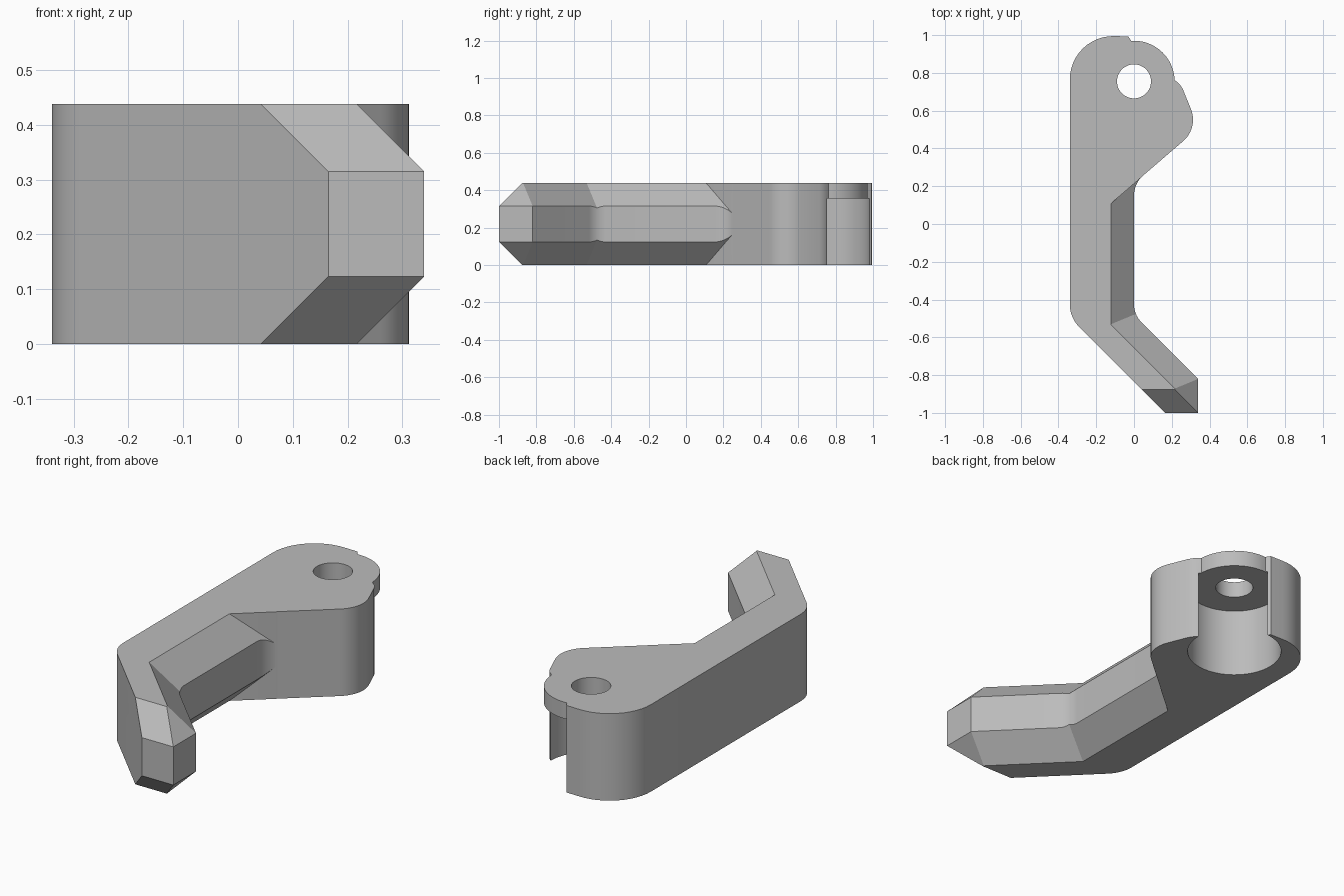
import bpy, bmesh
from math import cos, sin, tan, radians
from mathutils import Vector

old = bpy.data.objects.get("Cube")
if old:
    bpy.data.objects.remove(old)

H, C = 0.438, 0.123            # thickness, chamfer size
PIVOT, DISC_R = (0, 0.755), 0.215

grey = bpy.data.materials.new("plain grey")
grey.use_nodes = True
grey.diffuse_color = (0.5, 0.5, 0.5, 1)
grey.node_tree.nodes["Principled BSDF"].inputs["Base Color"].default_value = (0.5, 0.5, 0.5, 1)


def make_object(name, bm):
    bmesh.ops.recalc_face_normals(bm, faces=bm.faces)
    mesh = bpy.data.meshes.new(name)
    bm.to_mesh(mesh)
    bm.free()
    mesh.materials.append(grey)
    obj = bpy.data.objects.new(name, mesh)
    bpy.context.collection.objects.link(obj)
    return obj


def fillet(prev, corner, nxt, r, steps=12):
    """Points of an arc that rounds one outline corner."""
    p, a, b = (Vector(v[:2]) for v in (corner, prev, nxt))
    u, v = (a - p).normalized(), (b - p).normalized()
    half = u.angle(v) / 2
    centre = p + (u + v).normalized() * (r / sin(half))
    start, end = p + u * (r / tan(half)) - centre, p + v * (r / tan(half)) - centre
    sweep = start.angle(end)
    return [centre + (start * sin((1 - t) * sweep) + end * sin(t * sweep)) / sin(sweep)
            for t in (i / steps for i in range(steps + 1))]


def extrude_outline(name, points, z0, z1):
    bm = bmesh.new()
    face = bm.faces.new([bm.verts.new((p[0], p[1], z0)) for p in points])
    top = bmesh.ops.extrude_face_region(bm, geom=[face])["geom"]
    bmesh.ops.translate(bm, vec=(0, 0, z1 - z0),
                        verts=[g for g in top if isinstance(g, bmesh.types.BMVert)])
    return make_object(name, bm)


def circle(r, n=64, start=0, end=360, closed=True):
    steps = n if closed else n - 1
    angles = [radians(start + (end - start) * i / steps) for i in range(n)]
    return [(PIVOT[0] + r * cos(a), PIVOT[1] + r * sin(a)) for a in angles]


def hull(name, points):
    bm = bmesh.new()
    for p in points:
        bm.verts.new(p)
    bmesh.ops.convex_hull(bm, input=bm.verts)
    return make_object(name, bm)


# Lever outline: x, y and optional corner radius
corners = [(0.165, -1), (0.34, -1), (0.34, -0.82), (0, -0.48, 0.13), (0, 0.215, 0.14),
           (0.342, 0.509, 0.15), (0.258, 0.715), (0.24, 0.742)]
corners += circle(DISC_R, 24, 2, 94, closed=False)
corners += [(-0.03, 0.993), (-0.34, 1, 0.23), (-0.34, -0.495, 0.17)]
outline = []
for i, c in enumerate(corners):
    if len(c) == 3:
        outline += fillet(corners[i - 1], c, corners[(i + 1) % len(corners)], c[2])
    else:
        outline.append(Vector(c))
lever = extrude_outline("lever_body", outline, 0, H)

# Pivot hole and the wide bore below the round plate
cutters = [extrude_outline("pivot_hole_cutter", circle(0.09), -0.1, H + 0.1),
           extrude_outline("bore_cutter", circle(0.226), -0.1, 0.355)]


# Chamfers on the inner edge and the tip, above and below
def inner_ring(off):
    """Hollow beside the arm, widened by off on the arm's two walls."""
    def shoulder(x):
        return 0.2135 + 0.861 * x
    diagonal = -0.48 - off * 2 ** 0.5
    return [(-off, shoulder(-off)), (-off, diagonal + off),
            (0.8, diagonal - 0.8), (0.8, shoulder(0.8))]


for side in ("upper", "lower"):
    def place(x, y, off):
        z = H - C + off
        return (x, y, z if side == "upper" else H - z)

    cutters.append(hull(side + "_inner_cutter",
                        [place(x, y, o) for o in (-0.07, 0.2) for x, y in inner_ring(o)]))
    wedge = [(-0.1, -0.1), (0.2, 0.2), (-0.1, 0.2)]
    cutters.append(hull(side + "_side_cutter",
                        [place(0.34 - d, y, o) for d, o in wedge for y in (-1.2, -0.6)]))
    cutters.append(hull(side + "_tip_cutter",
                        [place(x, d - 1, o) for d, o in wedge for x in (-0.2, 0.6)]))

bpy.ops.object.select_all(action="DESELECT")
bpy.context.view_layer.objects.active = lever
lever.select_set(True)
for cutter in cutters:
    cutter.hide_render = True
    mod = lever.modifiers.new(cutter.name, "BOOLEAN")
    mod.operation, mod.solver, mod.object = "DIFFERENCE", "EXACT", cutter
    bpy.ops.object.modifier_apply(modifier=mod.name)
    bpy.data.objects.remove(cutter)

bpy.ops.object.shade_smooth_by_angle(angle=radians(25))
